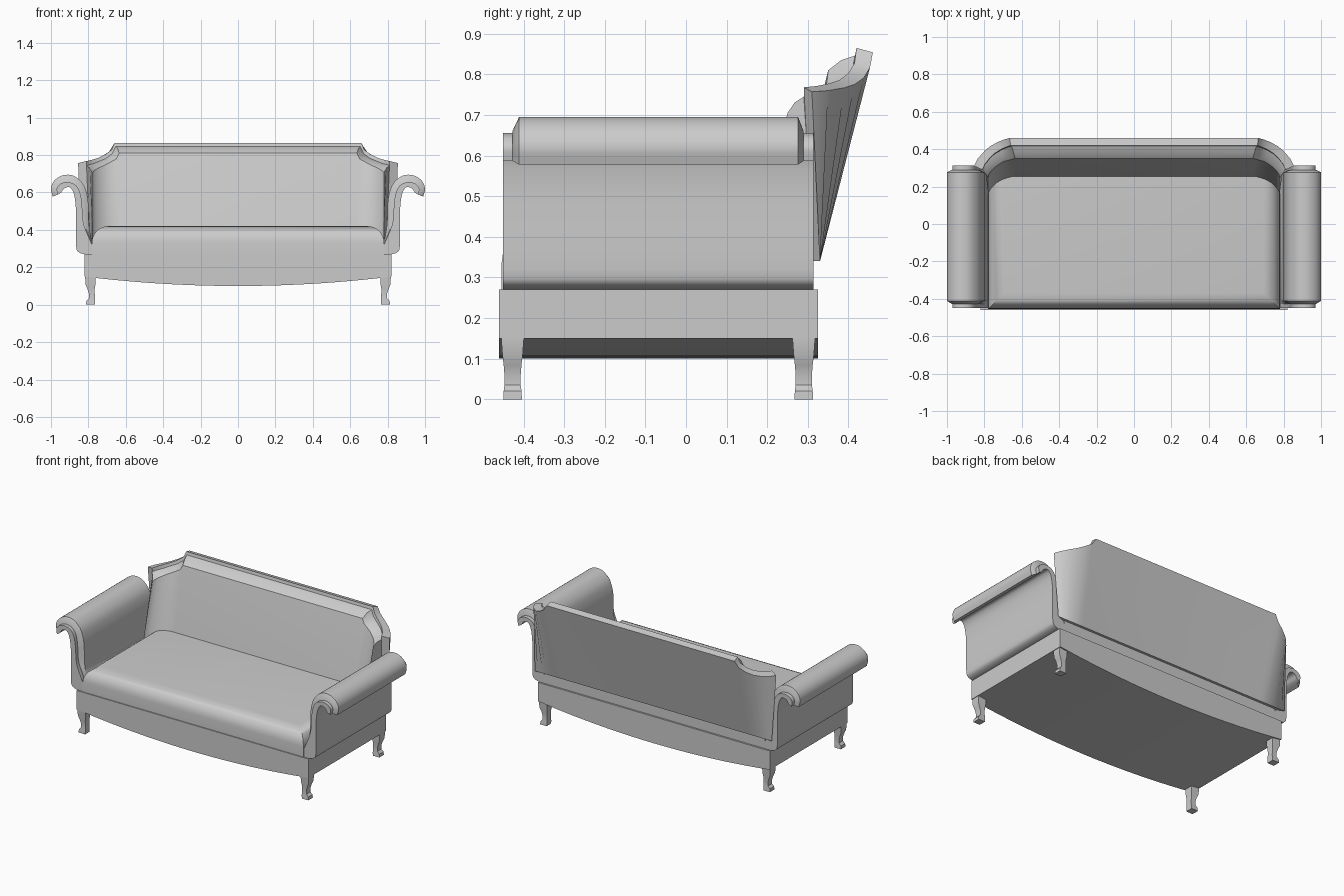
import bpy, bmesh
from mathutils import Vector

if "Cube" in bpy.data.objects:
    bpy.data.objects.remove(bpy.data.objects["Cube"])


def finish(name, bm, angle=0.6):
    bmesh.ops.recalc_face_normals(bm, faces=bm.faces)
    me = bpy.data.meshes.new(name)
    bm.to_mesh(me)
    bm.free()
    ob = bpy.data.objects.new(name, me)
    bpy.context.collection.objects.link(ob)
    bpy.ops.object.select_all(action='DESELECT')
    bpy.context.view_layer.objects.active = ob
    ob.select_set(True)
    bpy.ops.object.shade_smooth_by_angle(angle=angle)
    return ob


def loft(name, rings, angle=0.6):
    """Skin closed rings of equal length and cap both ends."""
    bm = bmesh.new()
    vs = [[bm.verts.new(p) for p in r] for r in rings]
    n = len(rings[0])
    for a, b in zip(vs, vs[1:]):
        for i in range(n):
            j = (i + 1) % n
            bm.faces.new((a[i], a[j], b[j], b[i]))
    bm.faces.new(vs[0])
    bm.faces.new(vs[-1])
    return finish(name, bm, angle)


def smooth(pts, k=3):
    """Catmull-Rom curve through the points."""
    p = [Vector(q) for q in pts]
    p = [2 * p[0] - p[1]] + p + [2 * p[-1] - p[-2]]
    out = []
    for a, b, c, d in zip(p, p[1:], p[2:], p[3:]):
        for s in range(k):
            t = s / k
            out.append(0.5 * (2 * b + (c - a) * t + (2 * a - 5 * b + 4 * c - d) * t * t
                              + (3 * b - a - 3 * c + d) * t ** 3))
    return out + [p[-2]]


def mirrored(rings):
    """Full-width ring list from centre-to-right half."""
    return [[(-x, y, z) for x, y, z in r] for r in rings[:0:-1]] + rings


# base rail with a bowed lower edge
bow = [(x / 10 * 0.82, 0.10 + 0.05 * (x / 10) ** 2) for x in range(-10, 11)]
prof = bow + [(0.82, 0.27), (-0.82, 0.27)]
loft("base_rail", [[(x, y, z) for x, z in prof] for y in (-0.46, 0.325)])

# legs: z, outer x, inner x, half depth
leg_rows = [(0.152, 0.817, 0.760, 0.028), (0.11, 0.816, 0.762, 0.025),
            (0.085, 0.805, 0.766, 0.022), (0.06, 0.797, 0.766, 0.020),
            (0.035, 0.797, 0.764, 0.020), (0.02, 0.811, 0.765, 0.022),
            (0.0, 0.812, 0.766, 0.023)]
for s, side in ((-1, "left"), (1, "right")):
    for y, end in ((-0.427, "front"), (0.29, "back")):
        loft(f"{end}_leg_{side}",
             [[(s * o, y - h, z), (s * o, y + h, z), (s * i, y + h, z), (s * i, y - h, z)]
              for z, o, i, h in leg_rows])

# seat cushion with rounded front and side edges
bm = bmesh.new()
bmesh.ops.create_cube(bm, size=1)
for v in bm.verts:
    v.co = (v.co.x * 1.56, v.co.y * 0.768 - 0.07, v.co.z * 0.15 + 0.345)
edges = [e for e in bm.edges if all(v.co.z > 0.4 for v in e.verts)
         and not all(v.co.y > 0.2 for v in e.verts)]
bmesh.ops.bevel(bm, geom=edges, offset=0.085, segments=6, profile=0.5, affect='EDGES')
finish("seat", bm)

# arms: scrolled frame and the padding wrapped over it
under = smooth([(.825, .27), (.855, .283), (.866, .32), (.866, .48), (.87, .55), (.88, .60),
                (.90, .628), (.93, .622), (.945, .60), (.965, .588)])
over = smooth([(.965, .588), (.97, .62), (.955, .642), (.935, .652), (.91, .655), (.875, .645),
               (.85, .615), (.838, .57), (.833, .52), (.825, .43), (.78, .32)])
padding = smooth([(.99, .578), (1.0, .62), (.985, .66), (.95, .687), (.91, .695), (.87, .685),
                  (.83, .648), (.81, .60), (.80, .54), (.797, .43), (.78, .332)])
frame = [Vector((.78, .27))] + under + over[1:]
for s, side in ((-1, "left"), (1, "right")):
    loft("arm_frame_" + side,
         [[(s * p.x, y, p.y) for p in frame] for y in (-0.45, 0.314)])
    rings = []
    for y, t in ((-0.427, 0.15), (-0.411, 1), (0.276, 1), (0.289, 0.15)):
        ring = [a.lerp(b, t) for a, b in zip(over, padding)] + over[::-1]
        rings.append([(s * p.x, y, p.y) for p in ring])
    loft("arm_pad_" + side, rings)

# back shell: rear x, rear y, front x, front y, top z along the curved plan
shell = [(0, .46, 0, .42, .862), (.665, .46, .66, .42, .862), (.69, .453, .675, .415, .825),
         (.73, .438, .71, .40, .80), (.77, .415, .745, .378, .783), (.80, .39, .77, .355, .775),
         (.835, .35, .797, .32, .768), (.855, .31, .81, .29, .765)]
rings = [[(xo, yo, z - 0.008), (xi, yi, z + 0.003), (xi * .98, .312, .34), (xo * .98, .33, .34)]
         for xo, yo, xi, yi, z in shell]
loft("back_shell", mirrored(rings))

# back padding: front x, front y, front top z, foot y, then rear x, y, z
pad = [(0, .35, .81, .255, 0, .422, .848), (.635, .35, .81, .255, .655, .422, .848),
       (.65, .347, .78, .255, .675, .417, .808), (.70, .333, .752, .24, .71, .402, .782),
       (.735, .31, .736, .222, .745, .38, .768), (.762, .285, .722, .20, .772, .357, .757),
       (.775, .265, .713, .185, .797, .322, .75), (.78, .25, .705, .172, .81, .29, .745)]
rings = []
for xf, yf, zf, y0, xb, yb, zb in pad:
    f, b = Vector((xf, yf, zf)), Vector((xb, yb, zb))
    crown = f.lerp(b, 0.45) + Vector((0, 0, 0.008))
    rings.append([(xf, y0 - 0.012, .35), (xf, y0, .42), tuple(f), tuple(crown), tuple(b),
                  (xb * .98, .316, .35)])
loft("back_pad", mirrored(rings))
